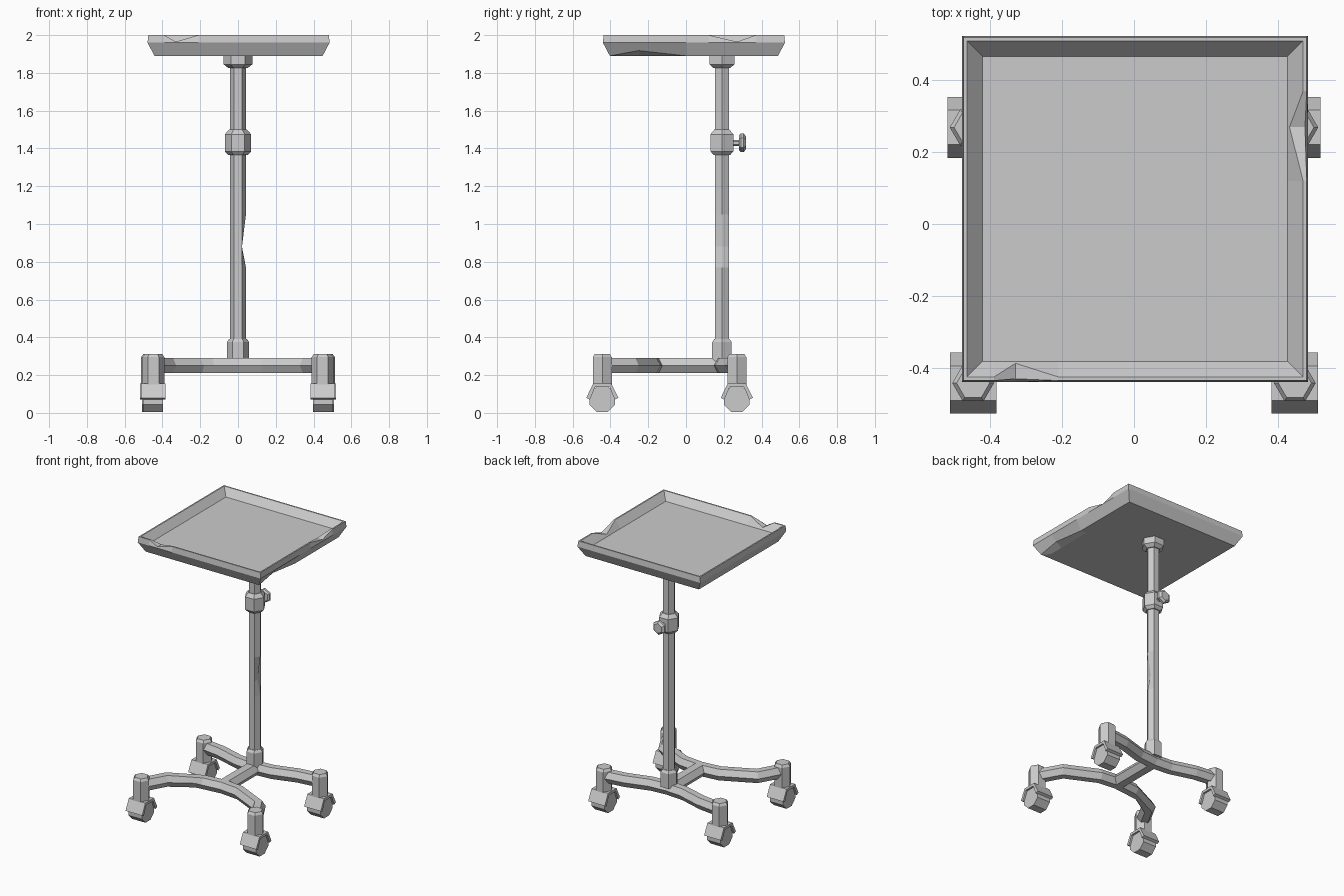
import bpy, bmesh
from math import sin, cos, pi
from mathutils import Vector

if "Cube" in bpy.data.objects:
    bpy.data.objects.remove(bpy.data.objects["Cube"])

grey = bpy.data.materials.new("grey_metal")
grey.use_nodes = True
colour = (0.6, 0.6, 0.6, 1)
grey.diffuse_color = colour
grey.node_tree.nodes["Principled BSDF"].inputs["Base Color"].default_value = colour


def loft(name, rings, dents=None):
    """Skin equal rings and cap the ends; dents maps (ring, point) to an offset."""
    bm = bmesh.new()
    loops = [[bm.verts.new(p) for p in ring] for ring in rings]
    for (r, p), offset in (dents or {}).items():
        loops[r][p].co += Vector(offset)
    for a, b in zip(loops, loops[1:]):
        for i in range(len(a)):
            j = (i + 1) % len(a)
            bm.faces.new((a[i], a[j], b[j], b[i]))
    bm.faces.new(loops[0])
    bm.faces.new(loops[-1])
    bmesh.ops.recalc_face_normals(bm, faces=bm.faces)
    mesh = bpy.data.meshes.new(name)
    bm.to_mesh(mesh)
    bm.free()
    mesh.materials.append(grey)
    obj = bpy.data.objects.new(name, mesh)
    bpy.context.collection.objects.link(obj)
    return obj


def hexagon(r):
    return [(r * cos(i * pi / 3), r * sin(i * pi / 3)) for i in range(6)]


def turned(name, x, y, levels, dents=None):
    """Six-sided upright part from (radius, height) levels."""
    return loft(name, [[(x + u, y + v, z) for u, v in hexagon(r)] for r, z in levels], dents)


def bar(name, path, r=0.046, z=0.25, dents=None):
    """Six-sided level beam with mitred joints along an (x, y) path."""
    pts = [Vector(p) for p in path]
    rings = []
    for i, p in enumerate(pts):
        d1 = (p - pts[i - 1]).normalized() if i else None
        d2 = (pts[i + 1] - p).normalized() if i < len(pts) - 1 else None
        d1, d2 = d1 or d2, d2 or d1
        t = (d1 + d2).normalized()
        side = Vector((-t.y, t.x)) / t.dot(d1)
        rings.append([(*(p + side * u), z + v * 0.046 / r) for u, v in hexagon(r)])
    return loft(name, rings, dents)


def mirrored(half):
    return [(-x, y) for x, y in half] + [(x, y) for x, y in reversed(half) if x]


# Tray: square rings from the underside, up the outside, down to the inner floor
def tray_ring(r, z):
    cx, cy = 0.003, 0.042
    x0, x1, y0, y1 = cx - r, cx + r, cy - r, cy + r
    front = [(x, y0, z) for x in (-0.39, -0.33, -0.21)]
    side = [(x1, y, z) for y in (-0.25, 0.0, 0.12, 0.27, 0.37)]
    return [(x0, y0, z), *front, (x1, y0, z), *side, (x1, y1, z), (x0, y1, z)]


tray_levels = [(0.4, 1.89), (0.445, 1.89), (0.482, 1.96), (0.478, 2.0), (0.468, 2.0), (0.425, 1.95)]
loft("tray", [tray_ring(*lv) for lv in tray_levels], {
    (1, 5): (0, 0, 0.028),
    (3, 2): (0, 0.005, -0.035), (4, 2): (0, 0.038, -0.035),
    (3, 8): (-0.005, 0, -0.035), (4, 8): (-0.038, 0, -0.035)})

# Column with sockets and height collar
COL = 0.19
turned("column", 0, COL, [(0.042, z) for z in (0.28, 0.77, 0.88, 1.05, 1.86)],
       {(2, 0): (-0.022, 0, 0)})
turned("tray_socket", 0, COL, [(0.05, 1.825), (0.076, 1.845), (0.076, 1.89)])
turned("height_collar", 0, COL, [(0.05, 1.365), (0.07, 1.385), (0.07, 1.475), (0.046, 1.5)])
turned("column_foot", 0, COL, [(0.059, 0.27), (0.059, 0.375), (0.046, 0.392)])

# Clamp knob on the back of the collar
knob_levels = [(0.016, 0.23), (0.016, 0.28), (0.04, 0.28), (0.05, 0.29), (0.05, 0.305), (0.035, 0.317)]
loft("clamp_knob", [[(v, y, 1.43 + u) for u, v in hexagon(r)] for r, y in knob_levels])

# Base beams
bar("back_beam", mirrored([(0.455, 0.27), (0.3, 0.25), (0.13, 0.2), (0, 0.19)]))
arch = mirrored([(0.448, -0.443), (0.36, -0.285), (0.14, -0.18), (0, -0.165)])
arch.insert(2, (-0.21, -0.213))
bar("front_arch", arch, dents={(2, 3): (0.01, 0.025, 0), (2, 4): (0.01, 0.025, 0)})
bar("middle_beam", [(0, 0.19), (0, -0.165)], 0.055)

# Casters: post, octagonal wheel and bent fender
fender = [(-0.085, 0.08), (-0.048, 0.155), (0.048, 0.155), (0.085, 0.08),
          (0.066, 0.07), (0.038, 0.137), (-0.038, 0.137), (-0.066, 0.07)]
wheel = [(0.074 * cos((i + 0.5) * pi / 4), 0.073 + 0.074 * sin((i + 0.5) * pi / 4)) for i in range(8)]


def across(name, profile, x, y, half):
    return loft(name, [[(x + s * half, y + v, z) for v, z in profile] for s in (-1, 1)])


for row, px, py in (("front", 0.448, -0.443), ("back", 0.455, 0.269)):
    for side, s in (("left", 1), ("right", -1)):
        tag = f"{row}_{side}"
        turned(tag + "_post", s * px, py, [(0.058, 0.138), (0.058, 0.295), (0.046, 0.312)])
        across(tag + "_wheel", wheel, s * px, py, 0.052)
        across(tag + "_fender", fender, s * px, py, 0.065)
